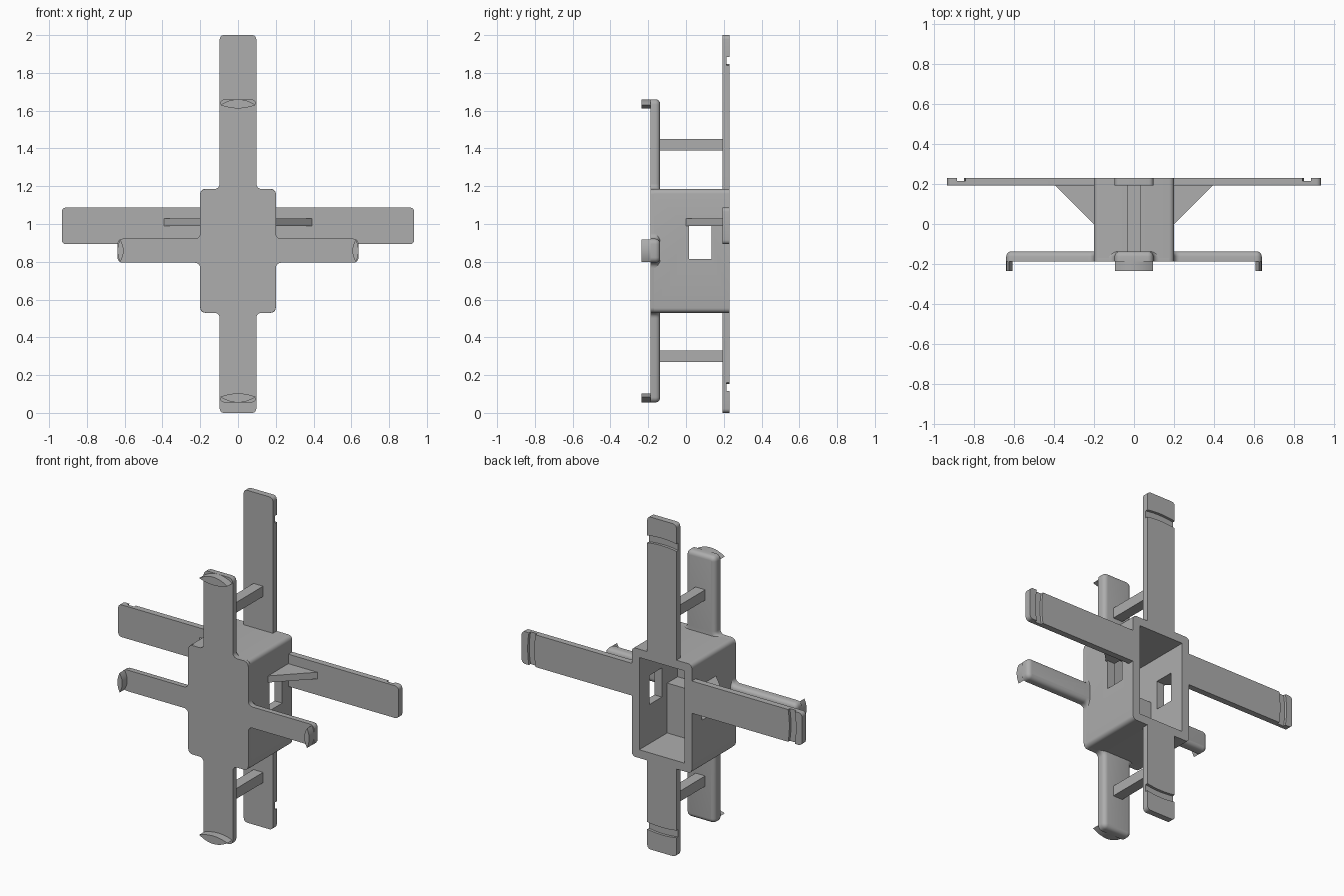
import bpy, bmesh, math
from mathutils import Vector

if "Cube" in bpy.data.objects:
    bpy.data.objects.remove(bpy.data.objects["Cube"])

grey = bpy.data.materials.new("plain_grey")
grey.use_nodes = True
COLOUR = (0.42, 0.42, 0.42, 1)
grey.diffuse_color = COLOUR
grey.node_tree.nodes["Principled BSDF"].inputs["Base Color"].default_value = COLOUR


def rounded(points, radius, steps=5):
    """Round every corner of a closed 2D outline."""
    out = []
    for i, p in enumerate(points):
        p = Vector(p)
        a = p + (Vector(points[i - 1]) - p).normalized() * radius
        b = p + (Vector(points[(i + 1) % len(points)]) - p).normalized() * radius
        centre = a + b - p
        for k in range(steps + 1):
            t = math.pi / 2 * k / steps
            out.append(centre + (a - centre) * math.cos(t) + (b - centre) * math.sin(t))
    return out


def rect(x0, x1, z0, z1):
    return [(x0, z0), (x1, z0), (x1, z1), (x0, z1)]


def prism(name, outline, lo, hi, axis="y", bevel=0):
    """Extrude an (x, z) outline along y, or an (x, y) outline along z."""
    bm = bmesh.new()

    def ring(h):
        return [bm.verts.new((u, h, v) if axis == "y" else (u, v, h)) for u, v in outline]
    a, b = ring(lo), ring(hi)
    bm.faces.new(a)
    back = bm.faces.new(b[::-1])
    for i in range(len(a)):
        bm.faces.new((a[i - 1], a[i], b[i], b[i - 1]))
    bmesh.ops.recalc_face_normals(bm, faces=bm.faces)
    if bevel:
        bmesh.ops.bevel(bm, geom=list(back.edges), offset=bevel, segments=4,
                        profile=0.5, affect="EDGES", clamp_overlap=False)
    mesh = bpy.data.meshes.new(name)
    bm.to_mesh(mesh)
    bm.free()
    mesh.materials.append(grey)
    obj = bpy.data.objects.new(name, mesh)
    bpy.context.collection.objects.link(obj)
    return obj


def cut(obj, cutter):
    mod = obj.modifiers.new("cut", "BOOLEAN")
    mod.operation, mod.solver, mod.object = "DIFFERENCE", "EXACT", cutter
    bpy.context.view_layer.objects.active = obj
    bpy.ops.object.modifier_apply(modifier=mod.name)
    bpy.data.objects.remove(cutter)


def smooth(obj):
    bpy.ops.object.select_all(action="DESELECT")
    obj.select_set(True)
    bpy.context.view_layer.objects.active = obj
    bpy.ops.object.shade_smooth_by_angle(angle=math.radians(35))


def arc(half, base, bulge, steps=12):
    """Shallow bow across an arm: (across, along) pairs."""
    return [(half * s, base + bulge * (1 - s * s))
            for s in (2 * k / steps - 1 for k in range(steps + 1))]


def aim(points, side, centre):
    """Turn (across, along) pairs to point up, down, left or right."""
    turn = {"upper": lambda u, v: (u, v), "lower": lambda u, v: (u, -v),
            "left": lambda u, v: (v, u), "right": lambda u, v: (-v, u)}[side]
    return [(turn(u, v)[0], turn(u, v)[1] + centre) for u, v in points]


parts = []

# Hollow central box, open at the back, with a window in each side
BX, Z0, Z1 = 0.2, 0.53, 1.185
box = prism("central_box", rounded(rect(-BX, BX, Z0, Z1), 0.025), -0.17, 0.23)
cut(box, prism("cavity", rect(-0.15, 0.15, Z0 + 0.05, Z1 - 0.05), -0.135, 0.3))
cut(box, prism("window", [(-0.3, 0.015), (0.3, 0.015), (0.3, 0.135), (-0.3, 0.135)],
               0.815, 0.99, axis="z"))
parts.append(box)
parts.append(prism("inner_block", rect(-0.16, 0.16, Z0 + 0.03, 0.88), -0.14, -0.035))

# Front plate: cross with softened corners and a rounded rear edge
W, A, ZT, ZB, H0, H1 = 0.097, 0.638, 1.66, 0.055, 0.795, 0.922
right_half = [(W, ZB), (W, Z0), (BX, Z0), (BX, H0), (A, H0),
              (A, H1), (BX, H1), (BX, Z1), (W, Z1), (W, ZT)]
cross = right_half + [(-x, z) for x, z in reversed(right_half)]
parts.append(prism("front_plate", rounded(cross, 0.028), -0.188, -0.137, bevel=0.025))

# Lens-shaped hooks on the front arm tips
mid_z, mid_h = (ZT + ZB) / 2, (H0 + H1) / 2
for side in ("upper", "lower", "left", "right"):
    upright = side in ("upper", "lower")
    half, tip, centre = (0.094, (ZT - ZB) / 2, mid_z) if upright else (0.059, A, mid_h)
    base = tip - (0.03 if upright else 0.014)
    lens = arc(half, base, tip - base) + arc(half, base, -0.018)[::-1][1:-1]
    parts.append(prism(side + "_hook", aim(lens, side, centre), -0.235, -0.18))

# Back arms, each with a curved groove near its tip
for side in ("upper", "lower", "left", "right"):
    upright = side in ("upper", "lower")
    root, tip, centre, gap = (0.3, 1.0, 1.0, 0.11) if upright else (0.165, 0.933, 0.99, 0.042)
    if upright:
        root = (Z1 - 1.0 if side == "upper" else 1.0 - Z0) - 0.03
    half = 0.097
    outline = ([(-half, root), (half, root)]
               + rounded(rect(-half, half, root, tip), 0.022)[12:])
    arm = prism(side + "_back_arm", aim(outline, side, centre), 0.193, 0.23)
    outer = arc(half + 0.02, tip - gap - 0.01, 0.012)
    inner = arc(half + 0.02, tip - gap - 0.054, 0.012)
    cut(arm, prism("groove", aim(outer + inner[::-1], side, centre), 0.214, 0.26))
    parts.append(arm)

# Square posts joining front and back arms
for name, z in (("upper_post", 1.42), ("lower_post", 0.3)):
    parts.append(prism(name, rect(-0.032, 0.032, z - 0.031, z + 0.031), -0.15, 0.2))

# Triangular gussets behind the side arms
for name, s in (("left_gusset", 1), ("right_gusset", -1)):
    tri = [(s * 0.17, -0.03), (s * 0.4, 0.2), (s * 0.17, 0.2)]
    parts.append(prism(name, tri, 0.99, 1.03, axis="z"))

for part in parts:
    smooth(part)
